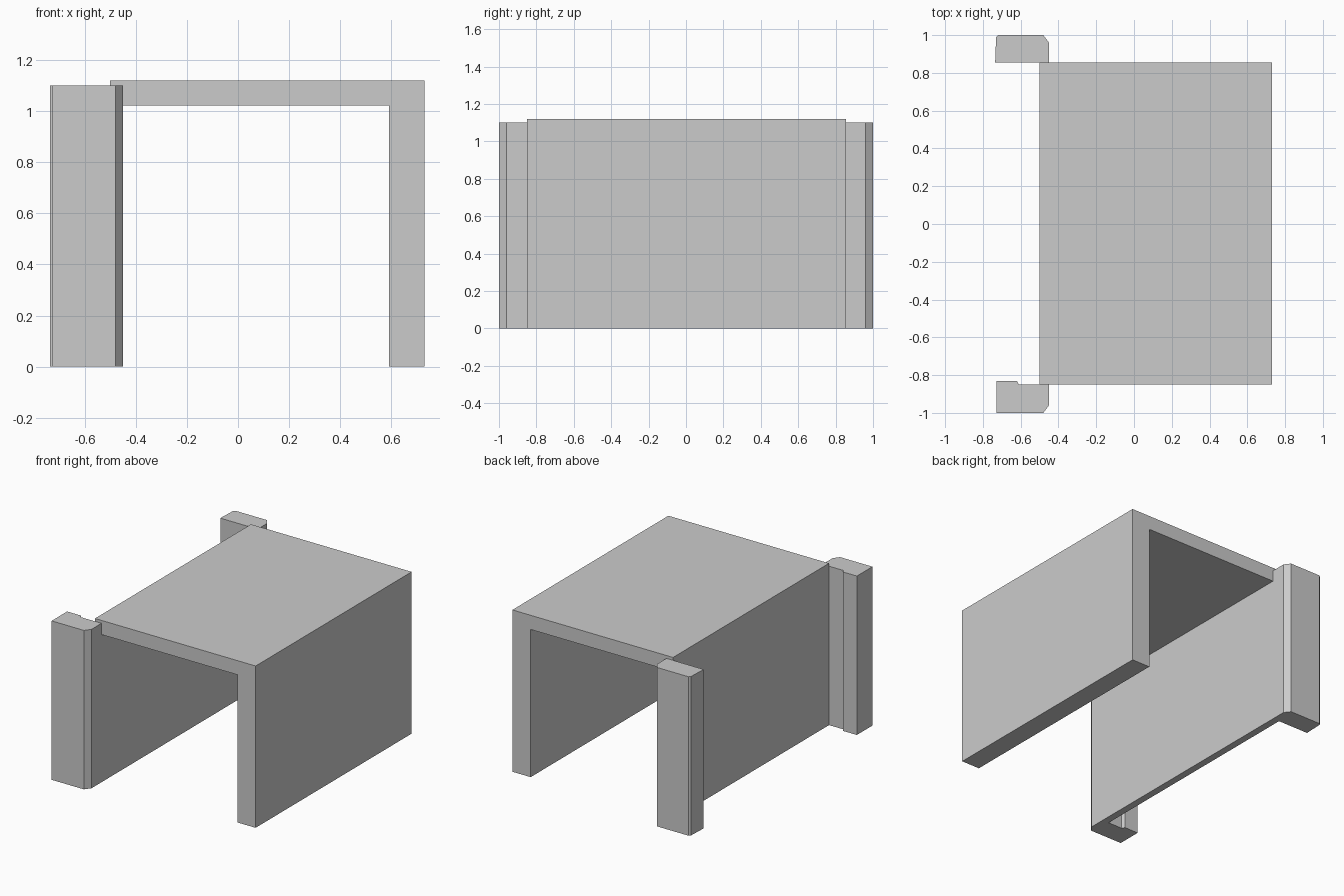
import bpy
import bmesh
from mathutils import Vector

if "Cube" in bpy.data.objects:
    bpy.data.objects.remove(bpy.data.objects["Cube"])


def prism(name, points, direction):
    """Extrude a closed 3D outline along a direction into a flat-shaded solid."""
    bm = bmesh.new()
    face = bm.faces.new([bm.verts.new(p) for p in points])
    ext = bmesh.ops.extrude_face_region(bm, geom=[face])
    verts = [v for v in ext["geom"] if isinstance(v, bmesh.types.BMVert)]
    bmesh.ops.translate(bm, verts=verts, vec=Vector(direction))
    bmesh.ops.recalc_face_normals(bm, faces=bm.faces)
    mesh = bpy.data.meshes.new(name)
    bm.to_mesh(mesh)
    bm.free()
    obj = bpy.data.objects.new(name, mesh)
    bpy.context.collection.objects.link(obj)
    return obj


# Arch shell: thin left wall, roof slab and thick right wall in one profile
Y0, Y1 = -0.85, 0.856
arch = [(-0.5, 0), (-0.45, 0), (-0.45, 1.022), (0.59, 1.022),
        (0.59, 0), (0.73, 0), (0.73, 1.12), (-0.5, 1.12)]
prism("arch_shell", [(x, Y0, z) for x, z in arch], (0, Y1 - Y0, 0))

# Corner pillars on the left side, chamfered on the outer inside corner
PILLAR_HEIGHT = 1.10
back = [(-0.735, Y1), (-0.45, Y1), (-0.45, 0.96), (-0.48, 1.0),
        (-0.72, 1.0), (-0.73, 0.99)]
# The front pillar has a small lip along its rear left edge
front = [(-0.727, -1.0), (-0.48, -1.0), (-0.45, -0.96), (-0.45, Y0),
         (-0.61, Y0), (-0.62, -0.83), (-0.727, -0.83)]
for name, outline in (("back_pillar", back), ("front_pillar", front)):
    prism(name, [(x, y, 0) for x, y in outline], (0, 0, PILLAR_HEIGHT))
